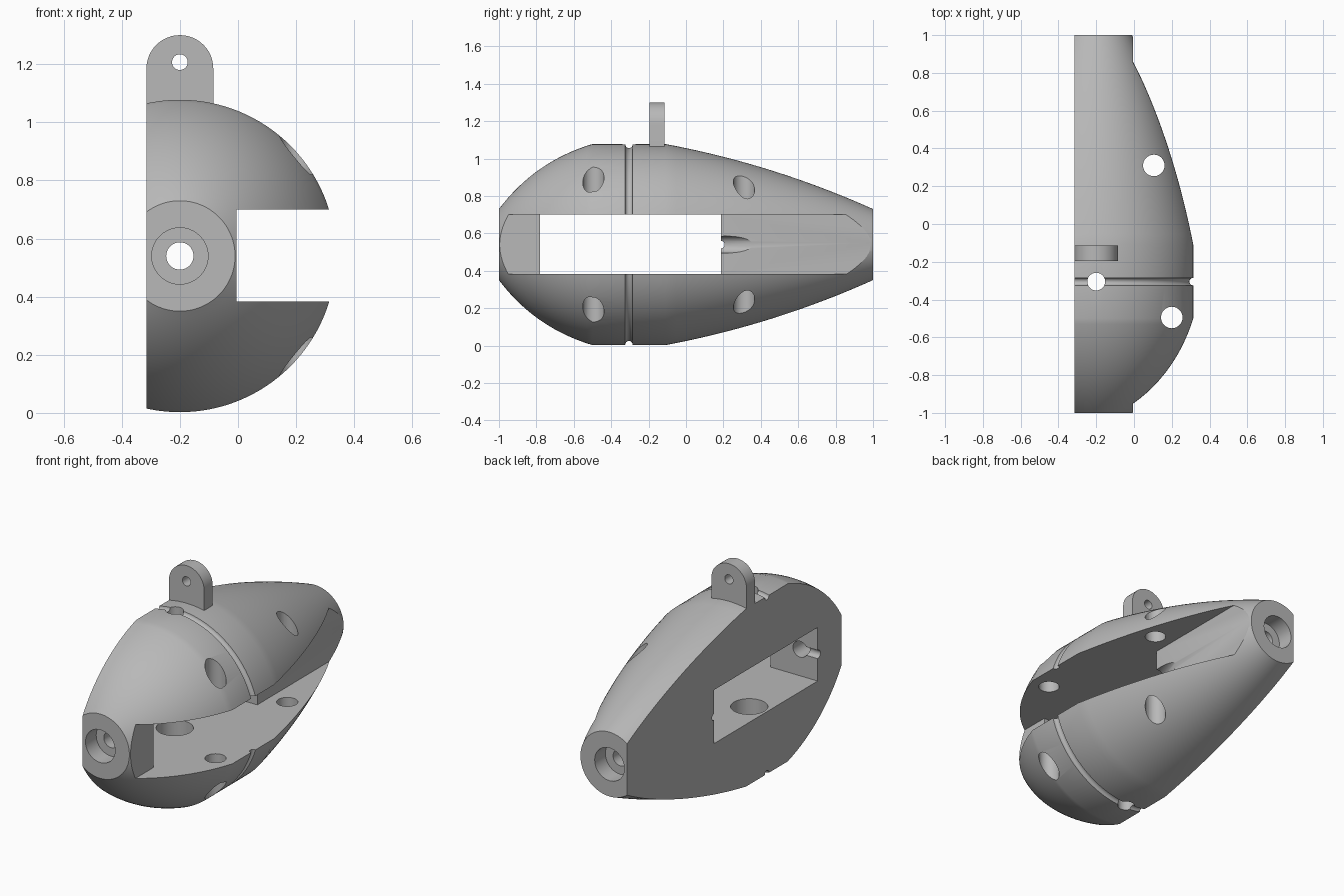
import bpy, bmesh, math
from mathutils import Vector

cube = bpy.data.objects.get("Cube")
if cube:
    bpy.data.objects.remove(cube)

AX, AZ = -0.2, 0.54      # long axis of the body
FLAT = -0.315            # flat side plane
SLOT_LO, SLOT_HI = 0.383, 0.70

grey = bpy.data.materials.new("plain grey")
grey.use_nodes = True
COLOUR = (0.48, 0.48, 0.48, 1)
grey.diffuse_color = COLOUR
grey.node_tree.nodes["Principled BSDF"].inputs["Base Color"].default_value = COLOUR


def make_object(name, bm):
    bmesh.ops.recalc_face_normals(bm, faces=bm.faces)
    mesh = bpy.data.meshes.new(name)
    bm.to_mesh(mesh)
    bm.free()
    mesh.materials.append(grey)
    obj = bpy.data.objects.new(name, mesh)
    bpy.context.collection.objects.link(obj)
    return obj


def activate(obj):
    bpy.ops.object.select_all(action='DESELECT')
    obj.select_set(True)
    bpy.context.view_layer.objects.active = obj


def cut(obj, cutter):
    cutter.hide_render = True
    mod = obj.modifiers.new("cut", 'BOOLEAN')
    mod.operation = 'DIFFERENCE'
    mod.solver = 'EXACT'
    mod.object = cutter
    activate(obj)
    bpy.ops.object.modifier_apply(modifier=mod.name)
    bpy.data.objects.remove(cutter)


def box(name, low, high):
    bm = bmesh.new()
    bmesh.ops.create_cube(bm, size=1)
    for v in bm.verts:
        v.co = [(a + b) / 2 + c * (b - a) for a, b, c in zip(low, high, v.co)]
    return make_object(name, bm)


def rod(name, start, end, radius, sides=40):
    start, end = Vector(start), Vector(end)
    axis = end - start
    bm = bmesh.new()
    bmesh.ops.create_cone(bm, cap_ends=True, segments=sides, radius1=radius,
                          radius2=radius, depth=axis.length)
    bmesh.ops.rotate(bm, verts=bm.verts, cent=(0, 0, 0),
                     matrix=axis.to_track_quat('Z', 'Y').to_matrix())
    bmesh.ops.translate(bm, verts=bm.verts, vec=(start + end) / 2)
    return make_object(name, bm)


def lathe(name, profile, closed=False, sides=128):
    """Spin (y, radius) points round the long axis."""
    bm = bmesh.new()
    rings = []
    for i in range(sides):
        a = math.tau * i / sides
        rings.append([bm.verts.new((AX + r * math.cos(a), y, AZ + r * math.sin(a)))
                      for y, r in profile])
    count = len(profile)
    for i, ring in enumerate(rings):
        after = rings[(i + 1) % sides]
        for j in range(count if closed else count - 1):
            k = (j + 1) % count
            bm.faces.new((ring[j], ring[k], after[k], after[j]))
    if not closed:
        bm.faces.new([ring[0] for ring in rings])
        bm.faces.new([ring[-1] for ring in rings])
    return make_object(name, bm)


def curve(p0, p1, p2, steps=20):
    points = []
    for i in range(steps + 1):
        t = i / steps
        points.append(tuple((1 - t) ** 2 * a + 2 * t * (1 - t) * b + t * t * c
                            for a, b, c in zip(p0, p1, p2)))
    return points


# Egg-shaped body: blunt nose, short cylinder, long tapering tail
nose = curve((-1, 0.19), (-0.807, 0.446), (-0.5, 0.5375))
tail = curve((-0.11, 0.5375), (0.465, 0.43), (1, 0.19))
body = lathe("body", nose + tail)

# Round groove about the waist
groove = [(-0.305 + 0.02 * math.cos(a), 0.5375 + 0.02 * math.sin(a))
          for a in (math.tau * i / 16 for i in range(16))]
cut(body, lathe("groove_cutter", groove, closed=True))

# Flat side, long open slot and the window through to the flat side
cut(body, box("flat_cutter", (-2, -2, -1), (FLAT, 2, 2)))
cut(body, box("slot_cutter", (-0.005, -2, SLOT_LO), (1, 2, SLOT_HI)))
cut(body, box("window_cutter", (-1, -0.78, SLOT_LO), (0.1, 0.187, SLOT_HI)))

# Bore along the axis with a wider recess at each end
cut(body, rod("bore_cutter", (AX, -2, AZ), (AX, 2, AZ), 0.047))
for end in (-1, 1):
    cut(body, rod("end_recess_cutter", (AX, end * 0.9, AZ), (AX, end * 1.2, AZ), 0.097))

# Upright holes
for x, y, radius in ((AX, -0.305, 0.047), (0.105, 0.31, 0.057), (0.2, -0.495, 0.057)):
    cut(body, rod("upright_hole_cutter", (x, y, -1), (x, y, 2), radius))
cut(body, rod("inner_recess_cutter", (AX, -0.305, 0.27), (AX, -0.305, 0.81), 0.1))

# Small channels across the window ends and a slanted relief behind it
cut(body, rod("rear_channel_cutter", (-1, 0.187, AZ), (0.1, 0.187, AZ), 0.02, 20))
cut(body, rod("front_channel_cutter", (-1, -0.78, AZ), (AX, -0.78, AZ), 0.025, 20))
cut(body, rod("relief_cutter", (-0.11, -0.08, AZ), (0.1, 0.52, AZ), 0.045))

# Hanging lug with rounded top
bm = bmesh.new()
outline = [(AX + 0.115, 1.03)]
outline += [(AX + 0.115 * math.cos(math.pi * i / 24), 1.185 + 0.115 * math.sin(math.pi * i / 24))
            for i in range(25)]
outline.append((FLAT, 1.03))
face = bm.faces.new([bm.verts.new((x, -0.195, z)) for x, z in outline])
side = bmesh.ops.extrude_face_region(bm, geom=[face])
bmesh.ops.translate(bm, vec=(0, 0.08, 0),
                    verts=[g for g in side["geom"] if isinstance(g, bmesh.types.BMVert)])
lug = make_object("hanging_lug", bm)
cut(lug, rod("lug_hole_cutter", (AX, -1, 1.207), (AX, 1, 1.207), 0.027))

for obj in (body, lug):
    activate(obj)
    bpy.ops.object.shade_smooth_by_angle(angle=math.radians(25))
